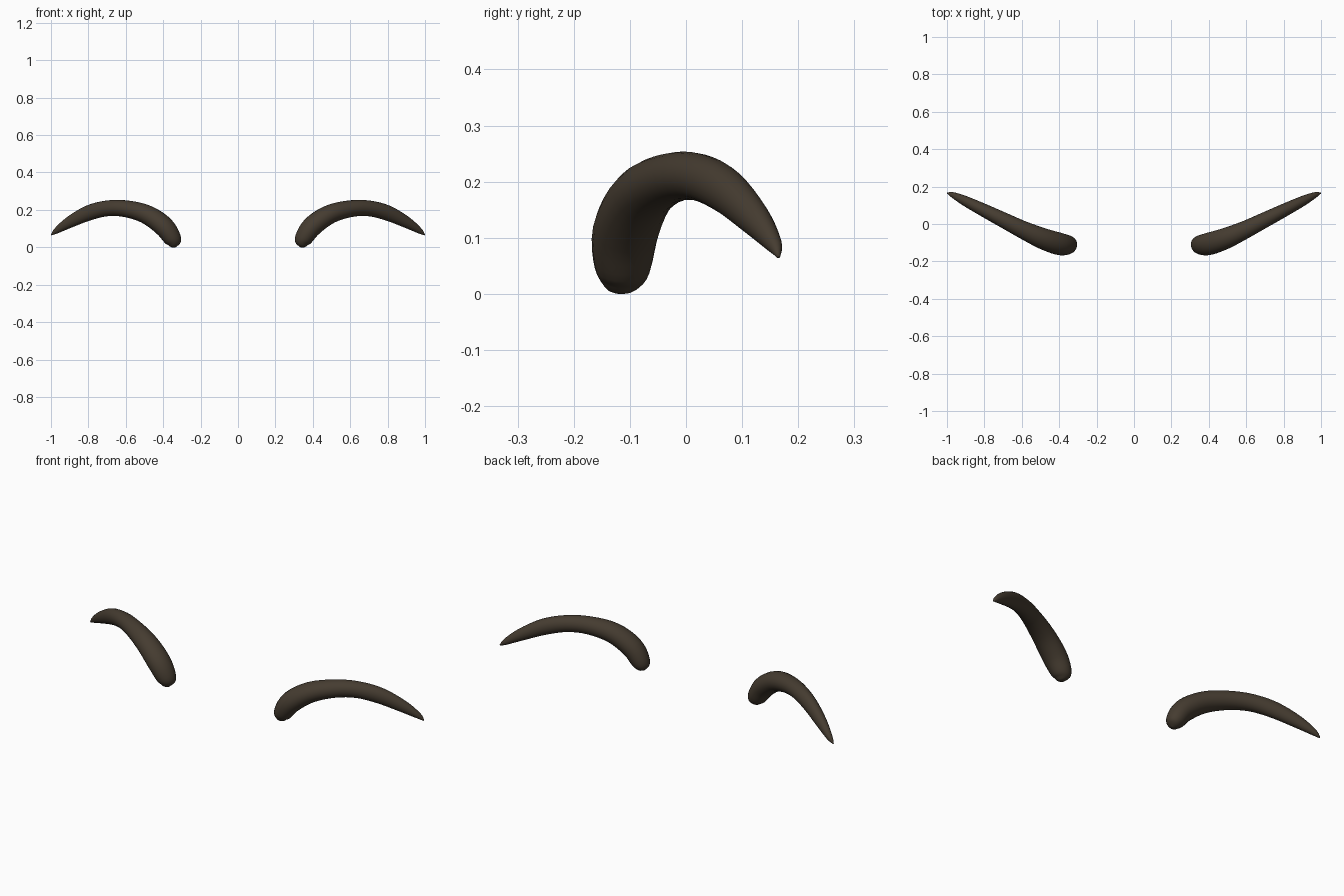
import bpy, bmesh
from math import sin, cos, pi
from mathutils import Vector

if "Cube" in bpy.data.objects:
    bpy.data.objects.remove(bpy.data.objects["Cube"])

# Brow stations: x, y, z, half height, half depth
stations = [
    (0.333, -0.118, 0.001, 0.004, 0.004),
    (0.337, -0.117, 0.012, 0.027, 0.030),
    (0.349, -0.113, 0.044, 0.046, 0.050),
    (0.398, -0.107, 0.113, 0.054, 0.060),
    (0.490, -0.077, 0.176, 0.051, 0.056),
    (0.600, -0.028, 0.206, 0.045, 0.047),
    (0.700, 0.022, 0.208, 0.042, 0.041),
    (0.800, 0.072, 0.183, 0.041, 0.035),
    (0.900, 0.122, 0.134, 0.031, 0.027),
    (0.970, 0.156, 0.089, 0.016, 0.015),
    (0.998, 0.165, 0.066, 0.003, 0.003),
]
SIDES, STEPS = 20, 4


def spline(points, steps):
    """Catmull-Rom interpolation through the stations."""
    p = [Vector(q) for q in points]
    p = [p[0] * 2 - p[1]] + p + [p[-1] * 2 - p[-2]]
    out = []
    for i in range(1, len(p) - 2):
        a, b, c, d = p[i - 1:i + 3]
        for s in range(steps):
            t = s / steps
            out.append(0.5 * (2 * b + (c - a) * t + (2 * a - 5 * b + 4 * c - d) * t * t
                              + (3 * b - a - 3 * c + d) * t ** 3))
    return out + [p[-2]]


# Tapered oval sweep along the arched path
path = spline(stations, STEPS)
centres = [Vector(q[:3]) for q in path]
bm = bmesh.new()
rings = []
for i, (q, c) in enumerate(zip(path, centres)):
    tangent = (centres[min(i + 1, len(path) - 1)] - centres[max(i - 1, 0)]).normalized()
    depth = Vector((0.41, -0.91, 0))
    depth = (depth - tangent * depth.dot(tangent)).normalized()
    up = tangent.cross(depth)
    rings.append([bm.verts.new(c + up * q[3] * cos(2 * pi * k / SIDES)
                               + depth * q[4] * sin(2 * pi * k / SIDES)) for k in range(SIDES)])
for r, s in zip(rings, rings[1:]):
    for k in range(SIDES):
        n = (k + 1) % SIDES
        bm.faces.new((r[k], r[n], s[n], s[k]))
bm.faces.new(rings[0])
bm.faces.new(rings[-1])
bmesh.ops.recalc_face_normals(bm, faces=bm.faces)
for f in bm.faces:
    f.smooth = True

mesh = bpy.data.meshes.new("eyebrows")
bm.to_mesh(mesh)
bm.free()
brows = bpy.data.objects.new("eyebrows", mesh)
bpy.context.collection.objects.link(brows)

# Second brow by mirroring across x = 0
mirror = brows.modifiers.new("mirror", 'MIRROR')
mirror.use_mirror_merge = False

# Dark brown hair colour
mat = bpy.data.materials.new("dark_brown")
mat.diffuse_color = (0.06, 0.045, 0.03, 1)
mat.use_nodes = True
mat.node_tree.nodes["Principled BSDF"].inputs["Base Color"].default_value = mat.diffuse_color
mesh.materials.append(mat)
